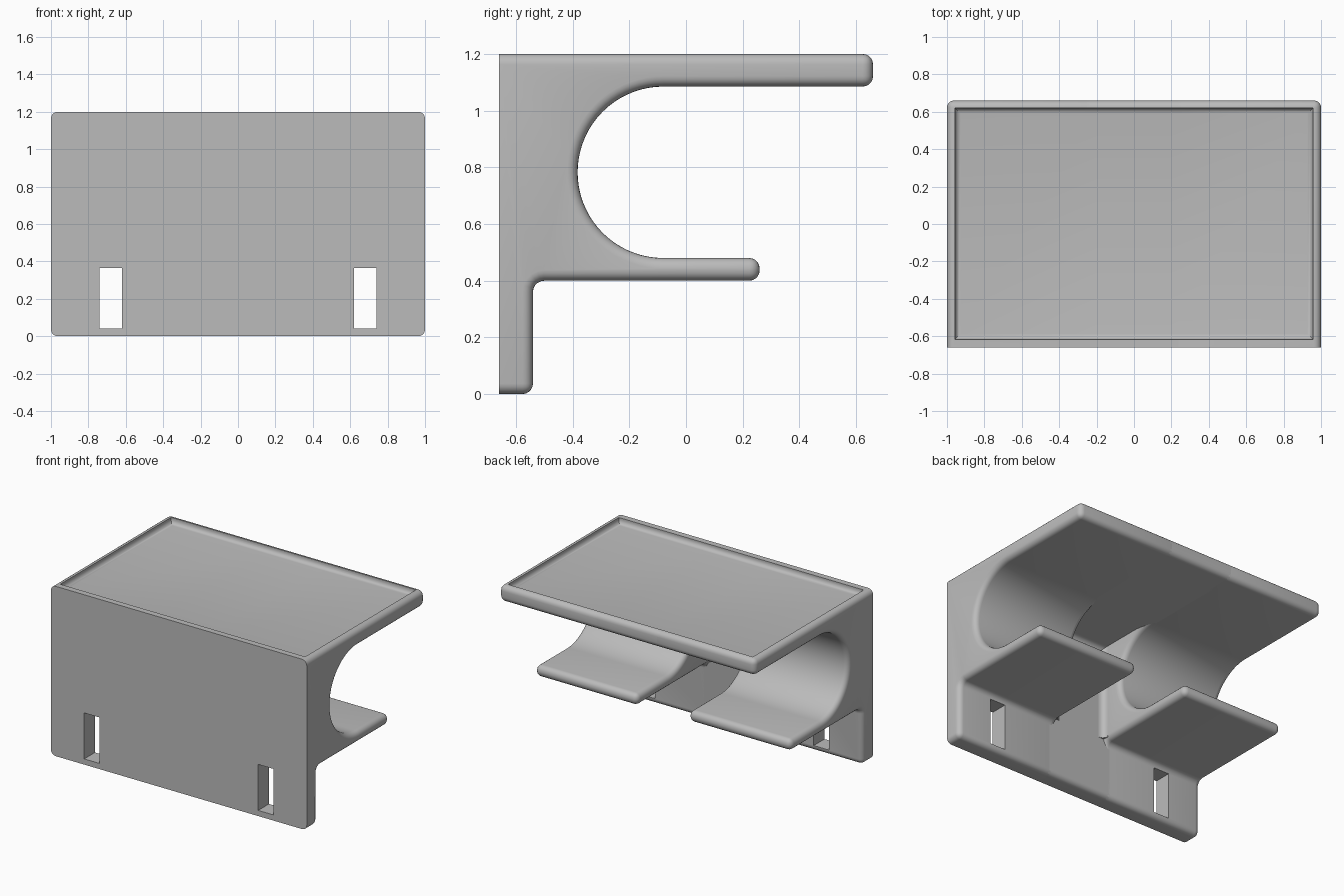
import bpy, bmesh
from math import cos, sin, pi, radians
from mathutils import Vector

cube = bpy.data.objects.get("Cube")
if cube:
    bpy.data.objects.remove(cube)

FRONT, BACK, TOP, UNDER = -0.66, 0.66, 1.2, 1.085
PLATE, GAP, R = -0.54, 0.2, 0.037

grey = bpy.data.materials.new("plain grey")
grey.use_nodes = True
grey.diffuse_color = (0.5, 0.5, 0.5, 1)
grey.node_tree.nodes["Principled BSDF"].inputs["Base Color"].default_value = (0.5, 0.5, 0.5, 1)


def arc(cy, cz, r, a0, a1, n):
    """Points along an arc in degrees, ends included."""
    angles = [radians(a0 + (a1 - a0) * i / n) for i in range(n + 1)]
    return [(cy + r * cos(a), cz + r * sin(a)) for a in angles]


def prism(name, points, axis, start, end, rounded=None, radius=R):
    """Extrude a 2D outline along x or z and round the edges picked by a rule."""
    bm = bmesh.new()
    place = {"x": lambda p: (start, p[0], p[1]), "z": lambda p: (p[0], p[1], start)}[axis]
    face = bm.faces.new([bm.verts.new(place(p)) for p in points])
    out = bmesh.ops.extrude_face_region(bm, geom=[face])
    shift = Vector((end - start, 0, 0) if axis == "x" else (0, 0, end - start))
    bmesh.ops.translate(bm, vec=shift, verts=[v for v in out["geom"] if isinstance(v, bmesh.types.BMVert)])
    bmesh.ops.recalc_face_normals(bm, faces=bm.faces)
    if rounded:
        edges = [e for e in bm.edges if e.calc_face_angle(0) > radians(30) and rounded(e)]
        bmesh.ops.bevel(bm, geom=edges, offset=radius, segments=5, profile=0.5,
                        affect='EDGES', clamp_overlap=False)
    mesh = bpy.data.meshes.new(name)
    bm.to_mesh(mesh)
    bm.free()
    mesh.materials.append(grey)
    obj = bpy.data.objects.new(name, mesh)
    bpy.context.collection.objects.link(obj)
    return obj


def cut(obj, cutters):
    """Subtract the cutters and keep the resulting mesh."""
    for c in cutters:
        mod = obj.modifiers.new("cut", 'BOOLEAN')
        mod.operation, mod.solver, mod.object = 'DIFFERENCE', 'EXACT', c
    bpy.context.view_layer.update()
    graph = bpy.context.evaluated_depsgraph_get()
    mesh = bpy.data.meshes.new_from_object(obj.evaluated_get(graph))
    obj.modifiers.clear()
    obj.data = mesh


def off_front(e):
    return any(v.co.y > FRONT + 0.001 for v in e.verts)


def along_x(e):
    return off_front(e) and abs(e.verts[0].co.x - e.verts[1].co.x) > 0.1


def box(x0, x1, y0, y1):
    return [(x0, y0), (x1, y0), (x1, y1), (x0, y1)]


# Side outlines: a full bracket with shelf and round bay, and the plain centre
bay = arc(-0.08, (0.48 + UNDER) / 2, (UNDER - 0.48) / 2, 270, 90, 36)
inner_fillet = arc(PLATE + 0.04, 0.36, 0.04, 180, 90, 5)
bracket = [(FRONT, 0), (PLATE, 0), *inner_fillet, (0.26, 0.4), (0.26, 0.48), *bay,
           (BACK, UNDER), (BACK, TOP), (FRONT, TOP)]
centre_fillet = arc(PLATE + 0.04, UNDER - 0.04, 0.04, 180, 90, 5)
centre = [(FRONT, 0), (PLATE, 0), *centre_fillet, (BACK, UNDER), (BACK, TOP), (FRONT, TOP)]

# Cutter for the shallow tray in the top
tray = prism("tray_cutter", box(-0.957, 0.957, -0.617, 0.62), "z", 1.16, 1.3,
             lambda e: all(v.co.z < 1.17 for v in e.verts), 0.03)
cutters = [tray]

parts = []
for side, sign in (("left", 1), ("right", -1)):
    # Bracket half with its shelf
    half = prism(side + "_bracket", bracket, "x", sign * GAP, sign, off_front)
    slot = prism(side + "_slot_cutter", box(sign * 0.68 - 0.06, sign * 0.68 + 0.06, -0.8, -0.4),
                 "z", 0.04, 0.365)
    cut(half, [tray, slot])
    cutters.append(slot)
    # Concave strip where the bracket meets the back plate
    curve = [(sign * (GAP - px), py) for px, py in arc(0.04, PLATE + 0.04, 0.04, 180, 270, 5)]
    strip = prism(side + "_fillet", [(sign * (GAP + 0.05), PLATE + 0.04), *curve,
                  (sign * (GAP - 0.04), PLATE - 0.02), (sign * (GAP + 0.05), PLATE - 0.02)],
                  "z", 0.42, UNDER + 0.01)
    parts += [half, strip]

# Centre section of back plate and top
middle = prism("centre_section", centre, "x", -GAP - 0.05, GAP + 0.05, along_x)
cut(middle, [tray])
parts.append(middle)

for c in cutters:
    bpy.data.objects.remove(c)

bpy.ops.object.select_all(action='DESELECT')
for p in parts:
    p.select_set(True)
bpy.context.view_layer.objects.active = middle
bpy.ops.object.shade_smooth_by_angle(angle=radians(30))
